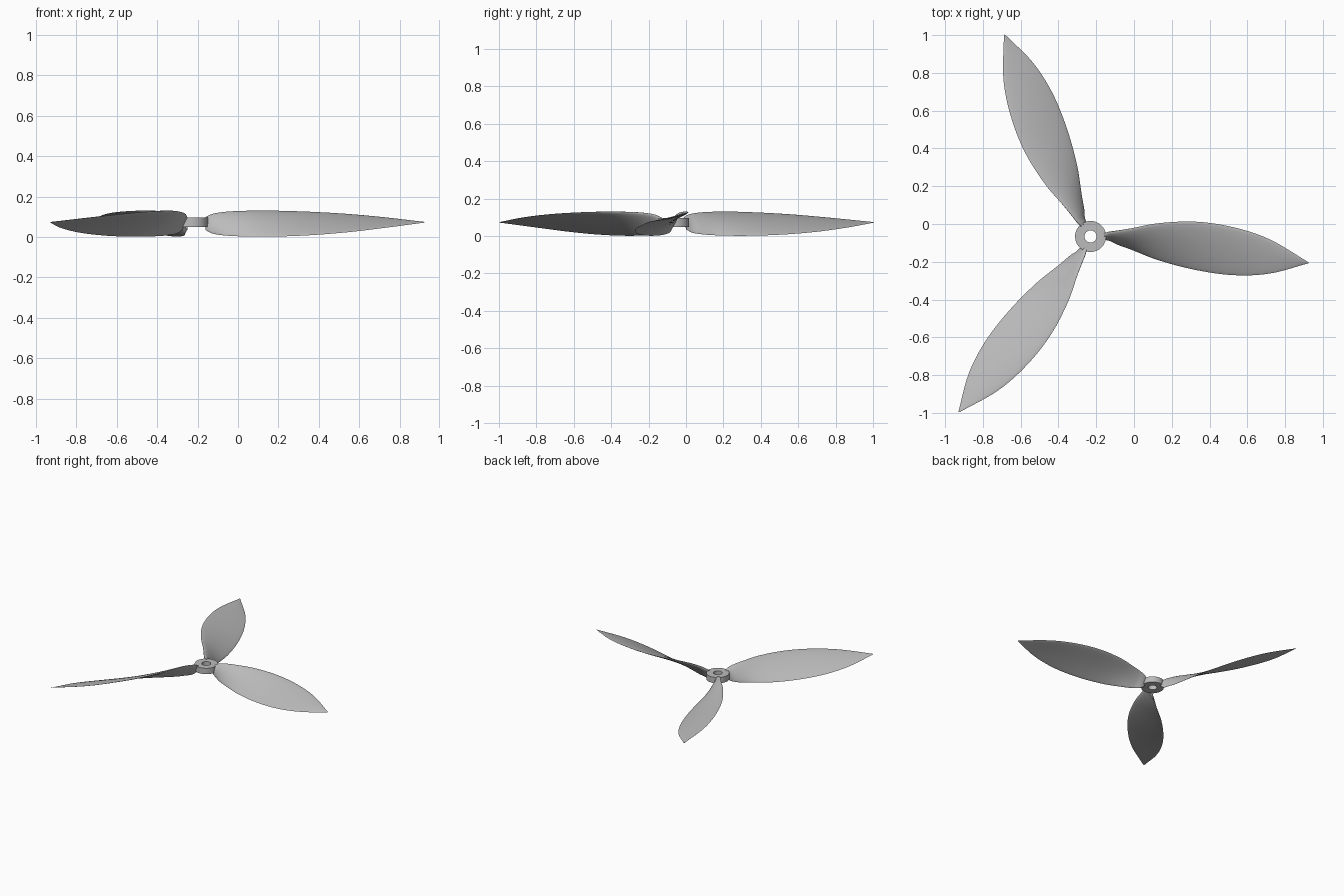
import bpy, bmesh, math
from mathutils import Vector, Matrix

if "Cube" in bpy.data.objects:
    bpy.data.objects.remove(bpy.data.objects["Cube"], do_unlink=True)

HUB = Vector((-0.23, -0.066, 0.0))

grey = bpy.data.materials.new("plain_grey")
grey.use_nodes = True
grey.diffuse_color = (0.5, 0.5, 0.5, 1)
grey.node_tree.nodes["Principled BSDF"].inputs["Base Color"].default_value = (0.5, 0.5, 0.5, 1)


def add_object(name, bm, angle):
    bmesh.ops.recalc_face_normals(bm, faces=bm.faces)
    mesh = bpy.data.meshes.new(name)
    bm.to_mesh(mesh)
    bm.free()
    mesh.materials.append(grey)
    obj = bpy.data.objects.new(name, mesh)
    bpy.context.collection.objects.link(obj)
    bpy.ops.object.select_all(action='DESELECT')
    obj.select_set(True)
    bpy.context.view_layer.objects.active = obj
    bpy.ops.object.shade_smooth_by_angle(angle=math.radians(angle))
    return obj


def skin(bm, rings, closed):
    """Join rings of vertices with quads."""
    count = len(rings)
    n = len(rings[0])
    for i in range(count if closed else count - 1):
        a, b = rings[i], rings[(i + 1) % count]
        for j in range(n):
            k = (j + 1) % n
            bm.faces.new((a[j], a[k], b[k], b[j]))


# Hub: a flat ring with a shaft hole
bm = bmesh.new()
rings = []
for r, z in [(0.032, 0.049), (0.082, 0.049), (0.082, 0.095), (0.032, 0.095)]:
    rings.append([bm.verts.new((HUB.x + r * math.cos(t), HUB.y + r * math.sin(t), z))
                  for t in (math.tau * i / 64 for i in range(64))])
skin(bm, rings, True)
add_object("hub", bm, 30)

# Blade stations: radius, high edge y and z, low edge y and z, half thickness
STATIONS = [
    (0.070, 0.015, 0.099, -0.015, 0.034, 0.010),
    (0.100, 0.024, 0.113, -0.022, 0.018, 0.010),
    (0.140, 0.030, 0.121, -0.042, 0.010, 0.010),
    (0.210, 0.042, 0.127, -0.068, 0.004, 0.010),
    (0.360, 0.070, 0.130, -0.126, 0.001, 0.009),
    (0.560, 0.078, 0.125, -0.178, 0.007, 0.008),
    (0.760, 0.048, 0.114, -0.205, 0.022, 0.007),
    (0.950, -0.016, 0.097, -0.196, 0.044, 0.005),
    (1.153, -0.136, 0.074, -0.142, 0.071, 0.001),
]


def smooth_stations(rows, steps):
    """Catmull-Rom interpolation that respects uneven spacing in radius."""
    def slope(i, c):
        a, b = rows[max(i - 1, 0)], rows[min(i + 1, len(rows) - 1)]
        return (b[c] - a[c]) / (b[0] - a[0])
    out = []
    for i in range(len(rows) - 1):
        p, q = rows[i], rows[i + 1]
        h = q[0] - p[0]
        for s in range(steps):
            u = s / steps
            row = [p[0] + u * h]
            for c in range(1, 6):
                row.append((2*u**3 - 3*u**2 + 1) * p[c] + (u**3 - 2*u**2 + u) * h * slope(i, c)
                           + (3*u**2 - 2*u**3) * q[c] + (u**3 - u**2) * h * slope(i + 1, c))
            out.append(row)
    out.append(list(rows[-1]))
    return out


def blade(name, angle):
    bm = bmesh.new()
    rings = []
    for x, yh, zh, yl, zl, t in smooth_stations(STATIONS, 6):
        high, low = Vector((x, yh, zh)), Vector((x, yl, zl))
        mid, half = (high + low) / 2, (high - low) / 2
        normal = Vector((0, -half.z, half.y)).normalized()
        ring = []
        # Thin aerofoil, fuller toward the high leading edge
        for i in range(24):
            a = math.tau * i / 24
            c, s = math.cos(a), math.sin(a)
            off = t * s * (1 + 0.3 * c) + 0.6 * t * (1 - c * c)
            ring.append(bm.verts.new(mid + half * c + normal * off))
        rings.append(ring)
    skin(bm, rings, False)
    bm.faces.new(rings[0])
    bm.faces.new(rings[-1])
    bmesh.ops.transform(bm, verts=bm.verts,
                        matrix=Matrix.Translation(HUB) @ Matrix.Rotation(angle, 4, 'Z'))
    add_object(name, bm, 50)


# Three equal blades around the hub
for i, name in enumerate(["left_blade", "back_blade", "front_blade"]):
    blade(name, math.tau * i / 3)
